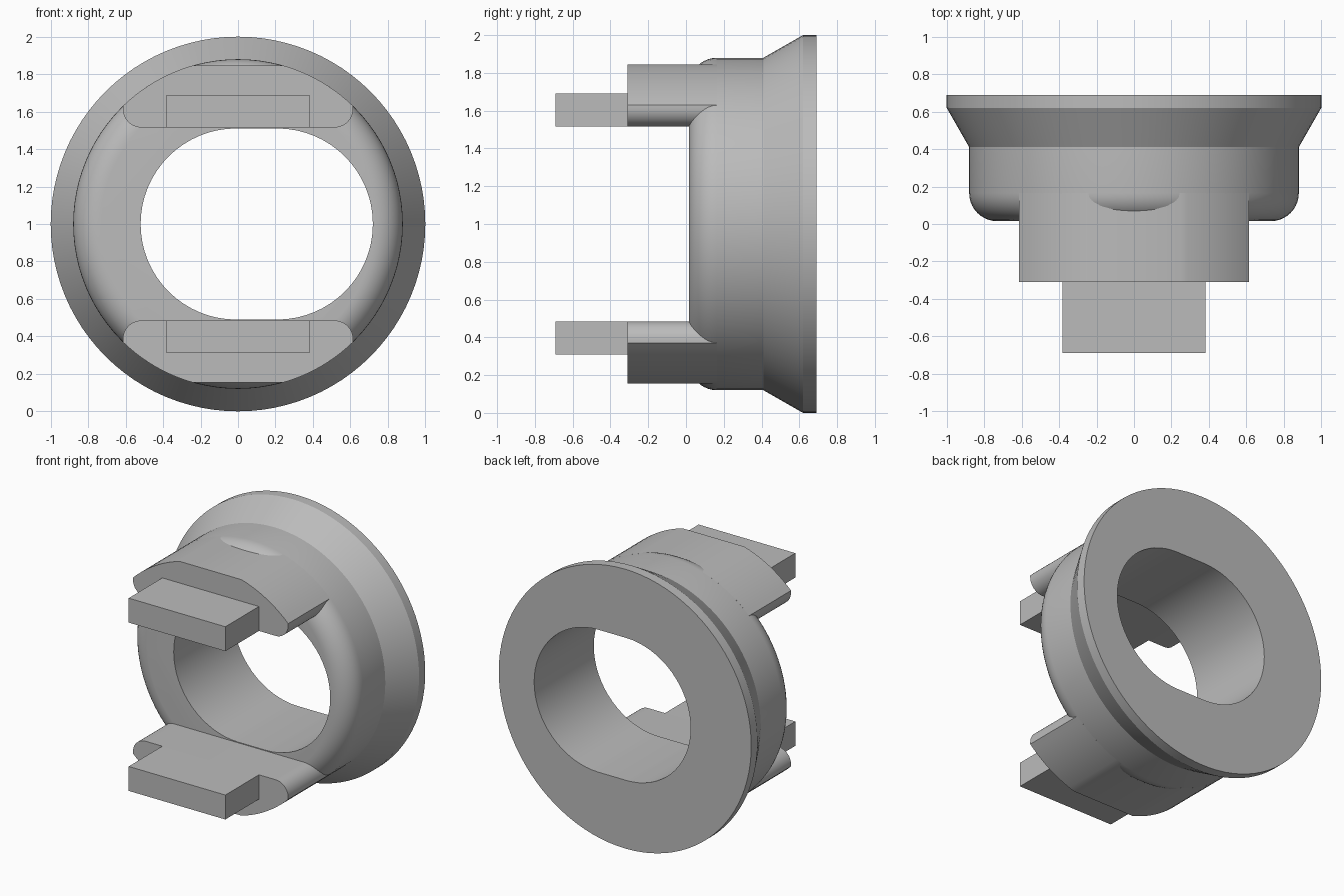
import bpy
import bmesh
from math import sin, cos, pi, sqrt, radians, asin

cube = bpy.data.objects.get("Cube")
if cube:
    bpy.data.objects.remove(cube, do_unlink=True)

GREY = (0.5, 0.5, 0.5, 1)
mat = bpy.data.materials.new("plain grey")
mat.use_nodes = True
mat.diffuse_color = GREY
mat.node_tree.nodes["Principled BSDF"].inputs["Base Color"].default_value = GREY

CENTRE, BODY_R, FRONT, FILLET = 1.0, 0.88, 0.015, 0.15


def finish(bm, name):
    bmesh.ops.recalc_face_normals(bm, faces=bm.faces)
    mesh = bpy.data.meshes.new(name)
    bm.to_mesh(mesh)
    bm.free()
    ob = bpy.data.objects.new(name, mesh)
    bpy.context.collection.objects.link(ob)
    mesh.materials.append(mat)
    return ob


def smooth(ob):
    bpy.ops.object.select_all(action='DESELECT')
    ob.select_set(True)
    bpy.context.view_layer.objects.active = ob
    bpy.ops.object.shade_smooth_by_angle(angle=radians(25))


def prism(name, outline, y0, y1):
    """Extrude an (x, z) outline along y."""
    bm = bmesh.new()
    face = bm.faces.new([bm.verts.new((x, y0, z)) for x, z in outline])
    new = bmesh.ops.extrude_face_region(bm, geom=[face])["geom"]
    verts = [v for v in new if isinstance(v, bmesh.types.BMVert)]
    bmesh.ops.translate(bm, verts=verts, vec=(0, y1 - y0, 0))
    return finish(bm, name)


def arc(cx, cz, r, a0, a1, n):
    return [(cx + r * cos(a0 + (a1 - a0) * i / n),
             cz + r * sin(a0 + (a1 - a0) * i / n)) for i in range(n + 1)]


# Flanged ring: turned profile of (radius, y), solid until bored
profile = arc(BODY_R - FILLET, FRONT + FILLET, FILLET, -pi / 2, 0, 10)
profile += [(BODY_R, 0.41), (1.0, 0.62), (1.0, 0.69)]
SIDES = 96
bm = bmesh.new()
rings = [[bm.verts.new((r * cos(2 * pi * i / SIDES), y, CENTRE + r * sin(2 * pi * i / SIDES)))
          for i in range(SIDES)] for r, y in profile]
for a, b in zip(rings, rings[1:]):
    for i in range(SIDES):
        j = (i + 1) % SIDES
        bm.faces.new((a[i], a[j], b[j], b[i]))
bm.faces.new(rings[0])
bm.faces.new(rings[-1])
ring = finish(bm, "flanged_ring")

# Off-centre rounded bore
BORE_R, BORE_X, BORE_FLAT = 0.51, 0.1, 0.11
bore = arc(BORE_X + BORE_FLAT, CENTRE, BORE_R, -pi / 2, pi / 2, 32)
bore += arc(BORE_X - BORE_FLAT, CENTRE, BORE_R, pi / 2, 3 * pi / 2, 32)
cutter = prism("bore_cutter", bore, -0.5, 1.2)
cutter.hide_render = True
mod = ring.modifiers.new("bore", 'BOOLEAN')
mod.operation = 'DIFFERENCE'
mod.solver = 'EXACT'
mod.object = cutter
bpy.context.view_layer.objects.active = ring
bpy.ops.object.modifier_apply(modifier=mod.name)
bpy.data.objects.remove(cutter, do_unlink=True)
smooth(ring)

# Upper and lower lugs, each with a flat tab
LOW, HIGH, HALF, CORNER = 0.515, 0.845, 0.615, 0.1
side_angle = asin(sqrt(BODY_R ** 2 - HALF ** 2) / BODY_R)
top_angle = asin(HIGH / BODY_R)
right = arc(HALF - CORNER, LOW + CORNER, CORNER, -pi / 2, 0, 10)
right += arc(0, 0, BODY_R, side_angle, top_angle, 10)
lug = right + [(-x, z) for x, z in reversed(right)]
tab = [(-0.383, LOW), (0.383, LOW), (0.383, 0.69), (-0.383, 0.69)]
for side, s in (("upper", 1), ("lower", -1)):
    smooth(prism(side + "_lug", [(x, CENTRE + s * z) for x, z in lug], -0.31, FRONT + FILLET))
    prism(side + "_tab", [(x, CENTRE + s * z) for x, z in tab], -0.69, -0.31)
